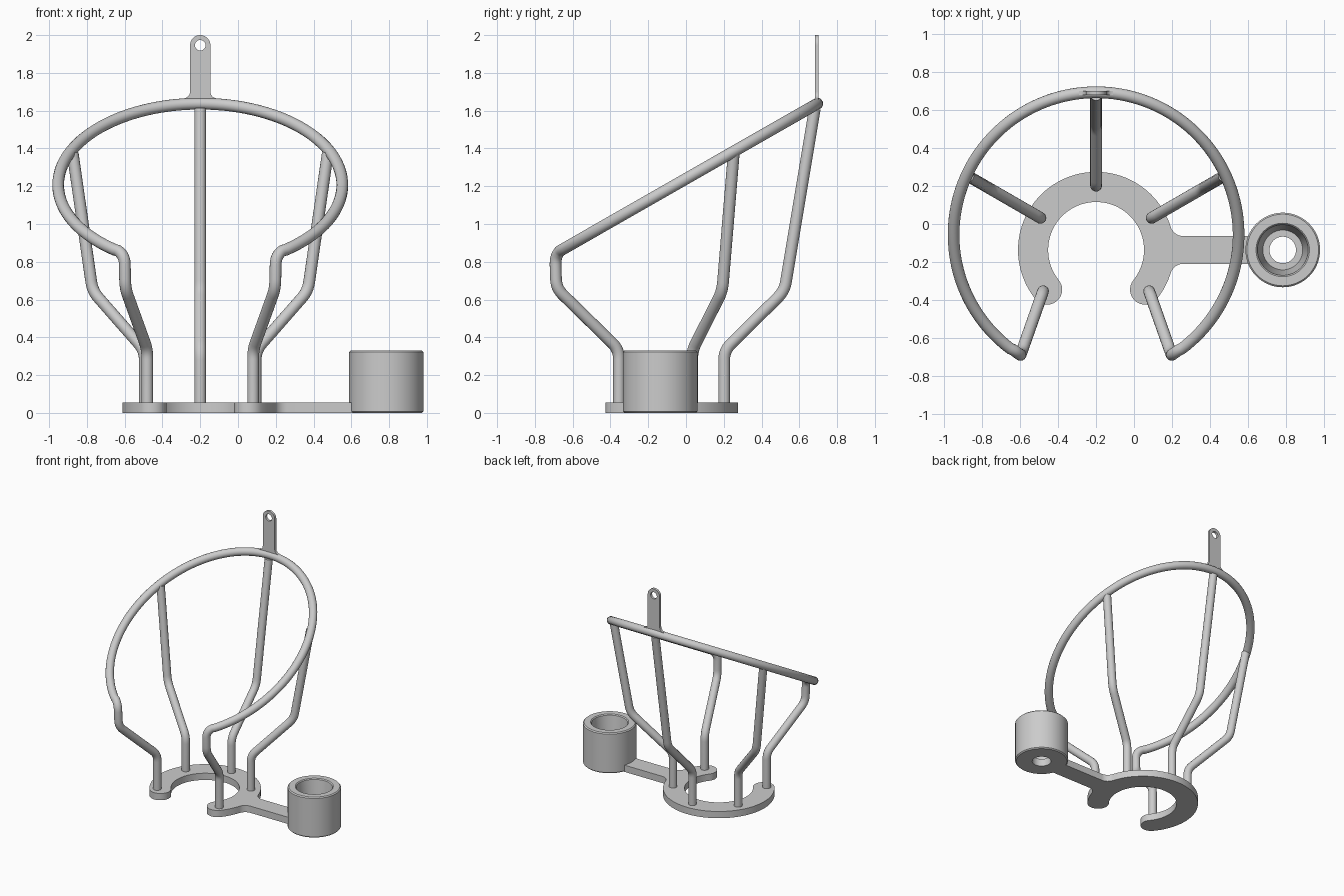
import bpy, bmesh
from math import sin, cos, radians, asin, degrees, sqrt, pi
from mathutils import Vector

if "Cube" in bpy.data.objects:
    bpy.data.objects.remove(bpy.data.objects["Cube"])

CX, CY = -0.2, -0.137      # centre of the base ring
TUBE = 0.031


def arc(cx, cy, r, a0, a1, n):
    return [(cx + r * cos(radians(a0 + (a1 - a0) * i / n)),
             cy + r * sin(radians(a0 + (a1 - a0) * i / n))) for i in range(n + 1)]


def smooth(ob, angle=30):
    bpy.ops.object.select_all(action='DESELECT')
    ob.select_set(True)
    bpy.context.view_layer.objects.active = ob
    bpy.ops.object.shade_smooth_by_angle(angle=radians(angle))


def link(name, data):
    ob = bpy.data.objects.new(name, data)
    bpy.context.collection.objects.link(ob)
    return ob


def to_mesh(ob):
    bpy.ops.object.select_all(action='DESELECT')
    ob.select_set(True)
    bpy.context.view_layer.objects.active = ob
    bpy.ops.object.convert(target='MESH')
    smooth(bpy.context.object, 40)


def plate(name, outlines, thickness):
    """Flat plate from closed outlines (extra outlines become holes)."""
    cu = bpy.data.curves.new(name, 'CURVE')
    cu.dimensions = '2D'
    cu.fill_mode = 'BOTH'
    cu.extrude = thickness / 2
    for pts in outlines:
        sp = cu.splines.new('POLY')
        sp.points.add(len(pts) - 1)
        for p, c in zip(sp.points, pts):
            p.co = (c[0], c[1], 0, 1)
        sp.use_cyclic_u = True
    return link(name, cu)


def tube(name, pts):
    cu = bpy.data.curves.new(name, 'CURVE')
    cu.dimensions = '3D'
    cu.bevel_depth = TUBE
    cu.bevel_resolution = 6
    cu.use_fill_caps = True
    sp = cu.splines.new('POLY')
    sp.points.add(len(pts) - 1)
    for p, c in zip(sp.points, pts):
        p.co = (*c, 1)
    to_mesh(link(name, cu))


def rounded(pts, d, n=6):
    """Round the inner corners of a path over distance d."""
    pts = [Vector(p) for p in pts]
    out = [pts[0]]
    for a, b, c in zip(pts, pts[1:], pts[2:]):
        p, q = b + (a - b).normalized() * d, b + (c - b).normalized() * d
        for i in range(n + 1):
            t = i / n
            out.append(p * (1 - t) ** 2 + b * 2 * t * (1 - t) + q * t * t)
    return out + [pts[-1]]


# Open base ring with round ends and a filleted arm to the cup
RO, RI, HW, RF = 0.412, 0.253, 0.073, 0.07
fa = degrees(asin((HW + RF) / (RO + RF)))
fx = CX + (RO + RF) * cos(radians(fa))
rm, rc, e = (RO + RI) / 2, (RO - RI) / 2, 39


def end(a):
    return CX + rm * cos(radians(a)), CY + rm * sin(radians(a))


outline = arc(CX, CY, RO, fa, 180 + e, 64)
outline += arc(*end(180 + e), rc, 180 + e, 360 + e, 16)[1:]
outline += arc(CX, CY, RI, 180 + e, -e, 64)[1:]
outline += arc(*end(-e), rc, 180 - e, 360 - e, 16)[1:]
outline += arc(CX, CY, RO, -e, -fa, 8)[1:]
outline += arc(fx, CY - HW - RF, RF, 180 - fa, 90, 8)[1:]
outline += [(0.64, CY - HW), (0.64, CY + HW)]
outline += arc(fx, CY + HW + RF, RF, 270, 180 + fa, 8)[:-1]
base = plate("base_ring", [outline], 0.055)
base.location.z = 0.0275
to_mesh(base)

# Cup: lathed profile with a tapered bore and a drain hole
profile = [(.07, 0), (.189, 0), (.197, .008), (.197, .322), (.189, .33),
           (.141, .33), (.134, .323), (.105, .06), (.07, .06)]
bm = bmesh.new()
N = 64
rings = [[bm.verts.new((r * cos(2 * pi * i / N), r * sin(2 * pi * i / N), z))
          for i in range(N)] for r, z in profile]
for a, b in zip(rings, rings[1:] + rings[:1]):
    for i in range(N):
        j = (i + 1) % N
        bm.faces.new((a[i], a[j], b[j], b[i]))
bmesh.ops.recalc_face_normals(bm, faces=bm.faces)
me = bpy.data.meshes.new("cup")
bm.to_mesh(me)
bm.free()
cup = link("cup", me)
cup.location = (0.785, CY, 0)
smooth(cup)

# Tilted hoop running down into the two front legs
HR, HY = 0.752, -0.057


def hoop_z(y):
    return 1.637 + 0.572 * (y - 0.695)


hoop = [(x, y, hoop_z(y)) for x, y in arc(CX, HY, HR, -53, 233, 120)]
leg = rounded([(-.645, -.658, .865), (-.6, -.692, .835), (-.597, -.687, .66),
               (-.48, -.355, .335), (-.48, -.355, .02)], 0.05)[1:]
left = [tuple(p) for p in leg]
right = [(2 * CX - x, y, z) for x, y, z in left]
tube("hoop_and_front_legs", right[::-1] + hoop + left)

# Three bent rear legs fanned around the base ring
for name, ang, top in (("right_leg", 30, 1.375), ("back_leg", 90, 1.61),
                       ("left_leg", 150, 1.375)):
    path = [(.339, .02), (.339, .33), (.658, .645), (.658 + (top - .645) / 6, top)]
    c, s = cos(radians(ang)), sin(radians(ang))
    tube(name, rounded([(CX + r * c, CY + r * s, z) for r, z in path], 0.05))

# Hanging tab with a hole and flared foot
W, F = 0.054, 0.035
tab_pts = arc(0, 1.946, W, 0, 180, 24)
tab_pts += arc(-W - F, 1.70, F, 0, -90, 6) + [(-W - F, 1.64), (W + F, 1.64)]
tab_pts += arc(W + F, 1.70, F, 270, 180, 6)
tab = plate("hanging_tab", [tab_pts, arc(0, 1.946, 0.028, 0, 345, 23)], 0.02)
tab.rotation_euler.x = pi / 2
tab.location = (CX, 0.692, 0)
to_mesh(tab)
